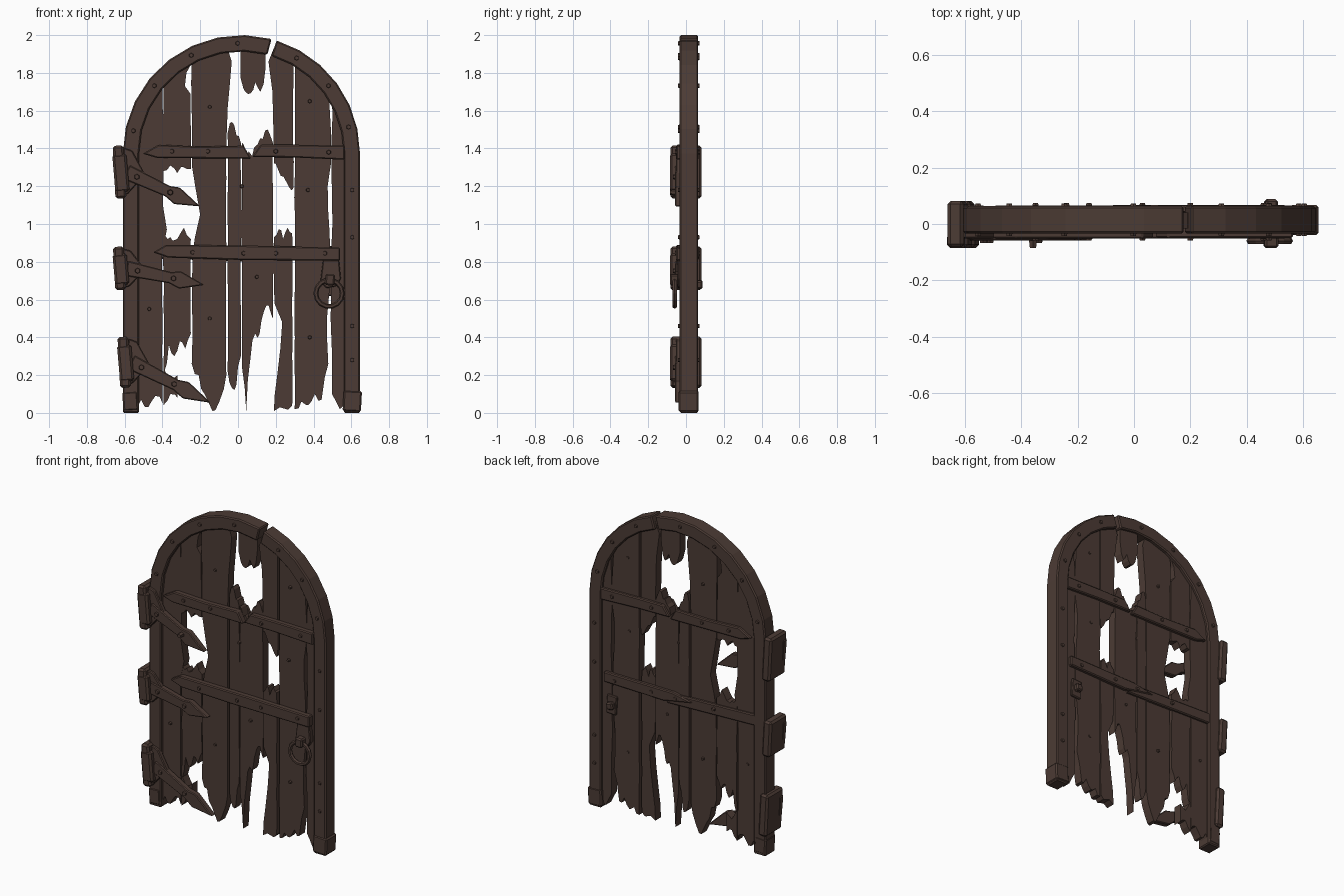
import bpy, bmesh, math, random
from mathutils import Matrix

if "Cube" in bpy.data.objects:
    bpy.data.objects.remove(bpy.data.objects["Cube"])

random.seed(4)
CX, CZ, R_OUT, R_IN = 0.018, 1.372, 0.628, 0.542   # arch centre and radii

brown = bpy.data.materials.new("dark_brown_wood")
brown.diffuse_color = (0.072, 0.044, 0.035, 1)
brown.use_nodes = True
brown.node_tree.nodes["Principled BSDF"].inputs["Base Color"].default_value = brown.diffuse_color


def finish(name, bm, bevel=0.0):
    bmesh.ops.recalc_face_normals(bm, faces=bm.faces[:])
    mesh = bpy.data.meshes.new(name)
    bm.to_mesh(mesh)
    bm.free()
    mesh.materials.append(brown)
    ob = bpy.data.objects.new(name, mesh)
    bpy.context.collection.objects.link(ob)
    if bevel:
        m = ob.modifiers.new("worn_edges", 'BEVEL')
        m.width, m.segments, m.limit_method = bevel, 1, 'ANGLE'
    return ob


def prism(name, outline, y0, y1, bevel=0.0):
    """Outline in x and z, extruded from y0 to y1."""
    bm = bmesh.new()
    face = bm.faces.new([bm.verts.new((x, y0, z)) for x, z in outline])
    new = bmesh.ops.extrude_face_region(bm, geom=[face])["geom"]
    bmesh.ops.translate(bm, vec=(0, y1 - y0, 0),
                        verts=[v for v in new if isinstance(v, bmesh.types.BMVert)])
    return finish(name, bm, bevel)


def box(name, centre, size, tilt=0.0, bevel=0.008):
    bm = bmesh.new()
    bmesh.ops.create_cube(bm, size=1, matrix=Matrix.Translation(centre)
                          @ Matrix.Rotation(math.radians(tilt), 4, 'Y') @ Matrix.Diagonal((*size, 1)))
    return finish(name, bm, bevel)


def bolt(name, x, y, z, side, r=0.015, h=0.014):
    """Six-sided stud, side -1 for the front and 1 for the back."""
    bm = bmesh.new()
    bmesh.ops.create_cone(bm, cap_ends=True, segments=6, radius1=r, radius2=r * 0.7, depth=h + 0.01,
                          matrix=Matrix.Translation((x, y + side * (h - 0.01) / 2, z))
                          @ Matrix.Rotation(-side * math.pi / 2, 4, 'X'))
    return finish(name, bm)


# ---- Torn planks ----
def arch_z(x):
    return CZ + math.sqrt(max(0.0, 0.585 ** 2 - (x - CX) ** 2))


def torn(x0, x1, heights):
    """Splintered end: given heights with a random nick between each pair."""
    pts, n = [], len(heights) - 1
    for i, z in enumerate(heights):
        pts.append((x0 + (x1 - x0) * i / n, z))
        if i < n:
            pts.append((x0 + (x1 - x0) * (i + random.uniform(0.35, 0.65)) / n,
                        max(0.0, (z + heights[i + 1]) / 2 + random.uniform(-0.025, 0.025))))
    return pts


def hewn(pts):
    """Inner points of a long edge with a slight waver."""
    out = []
    for (xa, za), (xb, zb) in zip(pts, pts[1:]):
        n = max(1, int(abs(zb - za) / 0.12))
        for i in range(1, n + 1):
            t = i / n
            out.append((xa + (xb - xa) * t + random.uniform(-0.003, 0.003), za + (zb - za) * t))
    return out[:-1]


def plank(name, xl, xr, bottom, top=None, left=(), right=()):
    low = torn(xl, xr, bottom)
    if top:
        high = torn(xl, xr, top)
    else:
        high = [(xl + (xr - xl) * i / 4, arch_z(xl + (xr - xl) * i / 4)) for i in range(5)]
    r_edge = hewn([low[-1], *right, high[-1]])
    l_edge = hewn([low[0], *left, high[0]])
    shift = random.uniform(-0.005, 0.005)
    prism(name, low + r_edge + high[::-1] + l_edge[::-1], -0.014 + shift, 0.042 + shift)


plank("plank_1", -0.55, -0.40, [0.02, 0.07, 0.03, 0.09, 0.05],
      right=[(-0.40, 0.85), (-0.375, 0.97), (-0.40, 1.1), (-0.395, 1.3)])
plank("plank_2_upper", -0.395, -0.25, [1.28, 1.31, 1.27, 1.3, 1.29],
      right=[(-0.25, 1.69), (-0.28, 1.73), (-0.275, 1.8), (-0.25, 1.84)])
plank("plank_2_middle", -0.395, -0.25, [0.2, 0.36, 0.3, 0.38, 0.34, 0.42], [0.95, 0.93, 0.92, 0.98, 0.92])
plank("plank_2_stub", -0.395, -0.32, [0.04, 0.1, 0.08], [0.24, 0.17, 0.2])
plank("plank_3", -0.245, -0.062, [0.26, 0.2, 0.09, 0.01, 0.06, 0.2],
      left=[(-0.24, 0.85), (-0.225, 0.93), (-0.20, 1.05), (-0.225, 1.2), (-0.245, 1.3)],
      right=[(-0.062, 1.5), (-0.052, 1.62), (-0.035, 1.86)])
plank("plank_4", -0.055, 0.015, [0.22, 0.13, 0.15, 0.3], [1.48, 1.54, 1.47, 1.43])
plank("plank_5", 0.02, 0.185, [0.25, 0.01, 0.3, 0.42, 0.42, 0.54, 0.57, 0.5],
      [1.43, 1.37, 1.36, 1.42, 1.45, 1.5, 1.43])
plank("plank_5_hanging", 0.012, 0.145, [1.78, 1.7, 1.69, 1.75, 1.7, 1.82], [1.93, 1.93, 1.93])
plank("plank_6_upper", 0.19, 0.293, [1.32, 1.28, 1.25, 1.2, 1.19],
      left=[(0.187, 1.5), (0.18, 1.7), (0.16, 1.86)])
plank("plank_6_lower", 0.19, 0.287, [0.01, 0.03, 0.02, 0.04], [0.93, 0.97, 0.92, 0.98, 0.95],
      left=[(0.195, 0.1), (0.21, 0.2), (0.235, 0.48), (0.192, 0.58)])
plank("plank_7", 0.30, 0.478, [0.02, 0.06, 0.04, 0.1, 0.07, 0.26],
      right=[(0.47, 0.5), (0.49, 0.7), (0.488, 0.95), (0.472, 1.2), (0.49, 1.32), (0.49, 1.5)])
plank("plank_8", 0.497, 0.58, [0.1, 0.02, 0.04], left=[(0.50, 0.3), (0.49, 0.5), (0.497, 1.0)])


# ---- Arched frame, split near the top ----
def arc(r, a0, a1, n):
    return [(CX + r * math.cos(math.radians(a0 + (a1 - a0) * i / n)),
             CZ + r * math.sin(math.radians(a0 + (a1 - a0) * i / n))) for i in range(n + 1)]


for side, a0, a1, n in (("left", 180, 75.3, 8), ("right", 0, 72.8, 6)):
    s = -1 if side == "left" else 1
    outer = [(CX + s * R_OUT, 0.0)] + arc(R_OUT, a0, a1, n)
    inner = [(CX + s * R_IN, 0.0)] + arc(R_IN, a0, a1, n)
    prism("frame_" + side, outer + inner[::-1], -0.034, 0.064, 0.007)
box("frame_foot_right", (0.605, 0.014, 0.062), (0.097, 0.106, 0.11), 3)
box("frame_foot_left", (-0.57, 0.014, 0.062), (0.08, 0.104, 0.1), -4)

# ---- Cross rails, front and back ----
upper_left = [(-0.505, 1.372), (-0.43, 1.35), (0.07, 1.345), (0.03, 1.415), (-0.2, 1.41), (-0.42, 1.42)]
upper_right = [(0.075, 1.355), (0.3, 1.352), (0.565, 1.34), (0.565, 1.415), (0.3, 1.42), (0.12, 1.42)]
prism("front_upper_rail_left", upper_left, -0.052, -0.01, 0.006)
prism("front_upper_rail_right", upper_right, -0.05, -0.01, 0.006)
prism("front_lower_rail", [(-0.45, 0.85), (-0.37, 0.822), (0.0, 0.81), (0.54, 0.805), (0.54, 0.875),
                           (0.1, 0.885), (-0.38, 0.89)], -0.052, -0.01, 0.006)
prism("back_upper_rail_left", upper_left, 0.038, 0.066, 0.006)
prism("back_upper_rail_right", upper_right, 0.038, 0.066, 0.006)
prism("back_lower_rail_left", [(-0.54, 0.82), (0.1, 0.80), (0.02, 0.87), (-0.54, 0.89)], 0.036, 0.062, 0.006)
prism("back_lower_rail_right", [(-0.1, 0.85), (0.12, 0.81), (0.54, 0.82), (0.54, 0.885), (0.05, 0.88)],
      0.038, 0.068, 0.006)

# ---- Hinges: wrapped block, pointed plate and bent strap ----
STRAP = [(0.0, -0.04), (0.24, -0.03), (0.3, -0.047), (0.43, 0.0), (0.29, 0.045), (0.24, 0.03), (0.0, 0.04)]
PLATE = [(-0.03, -0.13), (0.02, -0.12), (0.10, 0.0), (0.015, 0.12), (-0.03, 0.13)]


def turned(pts, x, z, deg, sx=1.0, sz=1.0):
    c, s = math.cos(math.radians(deg)), math.sin(math.radians(deg))
    return [(x + a * sx * c - b * sz * s, z + a * sx * s + b * sz * c) for a, b in pts]


for name, x, z, tall, deg, length in (("upper", -0.59, 1.275, 0.28, -25, 1.0),
                                      ("middle", -0.59, 0.765, 0.23, -12, 0.98),
                                      ("lower", -0.565, 0.268, 0.27, -27, 1.1)):
    box(name + "_hinge_block", (x - 0.037, 0.0, z), (0.058, 0.165, tall), -3, 0.012)
    box(name + "_hinge_knuckle", (x - 0.03, -0.06, z - 0.005), (0.075, 0.05, tall * 0.72), -5, 0.012)
    prism(name + "_hinge_plate", turned(PLATE, x, z, deg * 0.3, 1, tall / 0.29), -0.052, -0.02, 0.005)
    strap = turned(STRAP, x, z, deg, length)
    prism(name + "_hinge_strap", strap, -0.058, -0.018, 0.005)
    c, s = math.cos(math.radians(deg)), math.sin(math.radians(deg))
    for i, d in enumerate((0.06, 0.255)):
        bolt(f"{name}_hinge_bolt_{i}", x + d * c, -0.056, z + d * s, -1, 0.018,
             0.03 if (name, i) == ("upper", 1) else 0.012)

# ---- Ring handle and latch ----
prism("handle_plate", [(0.435, 0.69), (0.47, 0.66), (0.52, 0.67), (0.545, 0.71), (0.535, 0.81), (0.45, 0.81)],
      -0.045, -0.01, 0.005)
box("handle_staple", (0.487, -0.062, 0.705), (0.05, 0.048, 0.06), 4, 0.008)
bm = bmesh.new()
MAJ, MIN = 14, 6
rings = [[bm.verts.new((0.482 + (0.07 + 0.013 * math.cos(b)) * math.cos(a),
                        -0.06 + 0.013 * math.sin(b),
                        0.633 + (0.07 + 0.013 * math.cos(b)) * math.sin(a)))
          for b in (math.tau * j / MIN for j in range(MIN))]
         for a in (math.tau * i / MAJ for i in range(MAJ))]
for i in range(MAJ):
    for j in range(MIN):
        k, l = (i + 1) % MAJ, (j + 1) % MIN
        bm.faces.new((rings[i][j], rings[k][j], rings[k][l], rings[i][l]))
finish("handle_ring", bm)
box("back_latch_plate", (0.49, 0.048, 0.68), (0.07, 0.022, 0.12), -4, 0.005)
box("back_latch_knob", (0.487, 0.07, 0.68), (0.045, 0.036, 0.045), 8, 0.008)

# ---- Studs ----
for side, face, rail, wood in ((-1, -0.034, -0.051, -0.014), (1, 0.064, 0.066, 0.042)):
    tag = "front" if side < 0 else "back"
    for i, a in enumerate((168, 142, 117, 92, 60, 38, 14)):
        bolt(f"{tag}_arch_stud_{i}", CX + 0.585 * math.cos(math.radians(a)), face,
             CZ + 0.585 * math.sin(math.radians(a)), side, 0.015, 0.008)
    for i, z in enumerate((0.28, 0.46, 0.93, 1.18)):
        bolt(f"{tag}_jamb_stud_{i}", 0.605, face, z, side, 0.014, 0.008)
    for i, (x, z) in enumerate(((-0.35, 1.385), (-0.16, 1.385), (0.2, 1.385), (0.48, 1.38),
                                (-0.24, 0.85), (0.03, 0.845), (0.2, 0.845), (0.46, 0.845))):
        bolt(f"{tag}_rail_stud_{i}", x, rail, z, side, 0.015, 0.008)
    for i, (x, z) in enumerate(((0.02, 1.2), (0.37, 1.18), (0.38, 1.65), (-0.15, 1.62), (-0.47, 0.55),
                                (-0.15, 0.5), (0.38, 0.4), (0.1, 0.72))):
        bolt(f"{tag}_plank_stud_{i}", x, wood, z, side, 0.012, 0.01)
